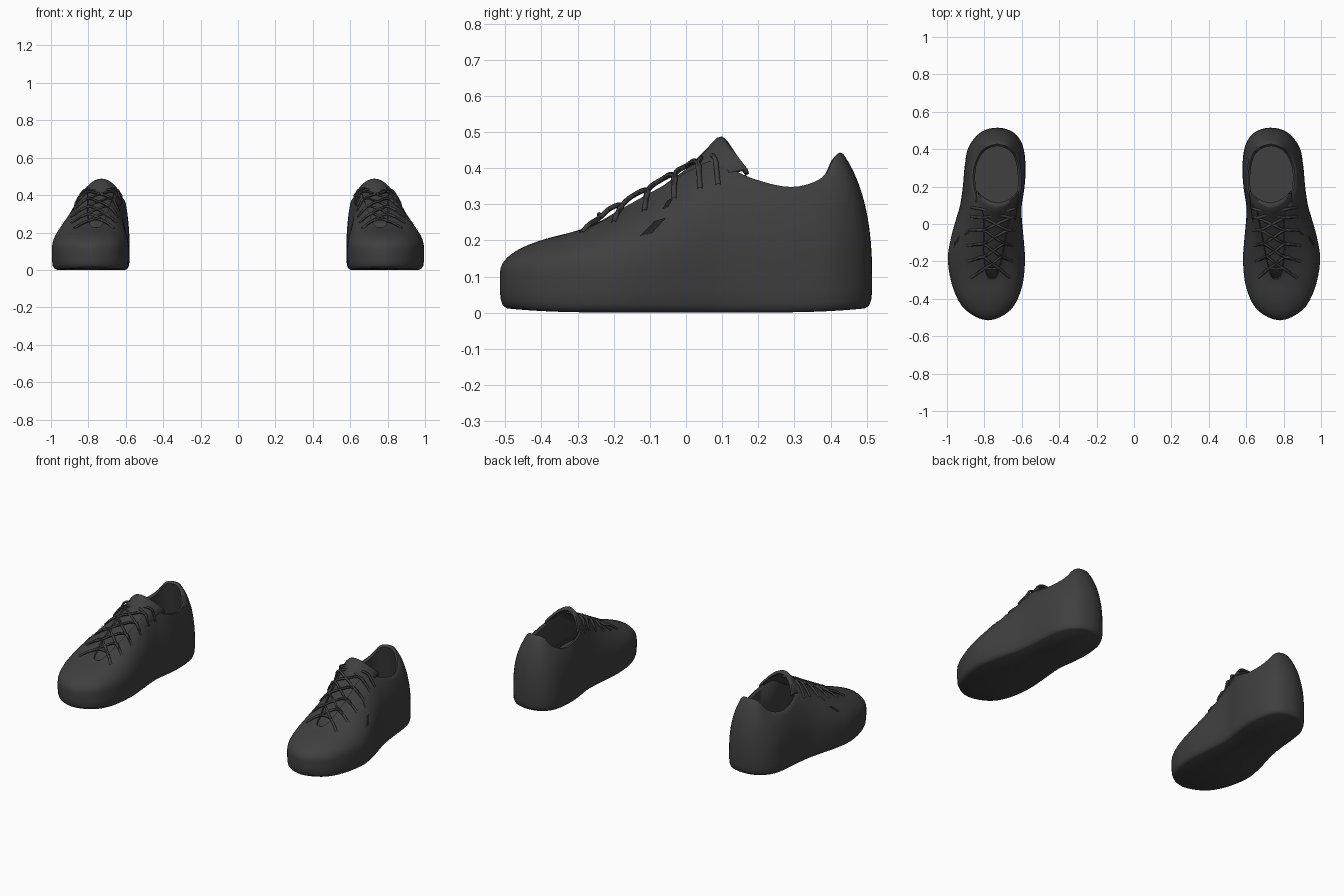
import bpy, bmesh, math
from mathutils import Vector

if "Cube" in bpy.data.objects:
    bpy.data.objects.remove(bpy.data.objects["Cube"])

# Ground outline (x, y) of the shoe paired with its opening edge (x, y, z), from the toe round the outer side
PAIRS = [
    (.78, -.515, .76, -.30, .225), (.90, -.46, .785, -.29, .23), (.965, -.35, .80, -.24, .25),
    (.995, -.20, .81, -.16, .295), (.98, -.08, .81, -.07, .345), (.95, .03, .81, .02, .395),
    (.93, .10, .82, .08, .415), (.915, .20, .86, .18, .37), (.905, .31, .865, .29, .345),
    (.885, .41, .83, .38, .37), (.82, .49, .785, .42, .43), (.73, .515, .73, .435, .44),
    (.645, .49, .675, .42, .43), (.595, .42, .63, .38, .37), (.58, .31, .605, .29, .345),
    (.585, .20, .605, .18, .37), (.60, .10, .645, .08, .415), (.60, .03, .66, .02, .395),
    (.59, -.08, .68, -.07, .345), (.583, -.20, .70, -.16, .295), (.60, -.34, .72, -.24, .25),
    (.66, -.46, .735, -.29, .23)]
N = len(PAIRS)
WALL = .11          # height where the vertical side starts to curve in


def material(name, v):
    m = bpy.data.materials.new(name)
    m.diffuse_color = (v, v, v, 1)
    m.use_nodes = True
    m.node_tree.nodes["Principled BSDF"].inputs["Base Color"].default_value = m.diffuse_color
    return m


CHARCOAL = material("charcoal", .05)
BLACK = material("dark_vent", .015)


def column(u):
    """Smooth closed interpolation of the paired outline and opening edge."""
    i, f = math.floor(u), u - math.floor(u)
    a, b, c, d = (PAIRS[(i + k) % N] for k in (-1, 0, 1, 2))
    v = [.5 * (2 * q + (r - p) * f + (2 * p - 5 * q + 4 * r - s) * f * f
               + (3 * q - p - 3 * r + s) * f ** 3) for p, q, r, s in zip(a, b, c, d)]
    return Vector((v[0], v[1], 0)), Vector(v[2:])


def surface(u, t):
    """Point on the upper: t = 0 at the side wall, 1 at the opening edge."""
    base, rim = column(u)
    p0 = base + Vector((0, 0, WALL))
    c = base + Vector((0, 0, WALL + .65 * (rim.z - WALL)))
    return p0 * (1 - t) ** 2 + c * 2 * t * (1 - t) + rim * t * t


def inward(p, k, z, cx=.76, lo=-.35, hi=.35):
    """Pull a point towards the middle line of the shoe."""
    q = p.lerp(Vector((cx, min(max(p.y, lo), hi), p.z)), k)
    q.z = z
    return q


def finish(obj, mat, angle=45):
    """Colour, smooth and mirror a part to make the other shoe."""
    obj.data.materials.clear()
    obj.data.materials.append(mat)
    bpy.ops.object.select_all(action='DESELECT')
    obj.select_set(True)
    bpy.context.view_layer.objects.active = obj
    bpy.ops.object.shade_smooth_by_angle(angle=math.radians(angle))
    mod = obj.modifiers.new("other_shoe", 'MIRROR')
    mod.use_mirror_merge = False


def grid_object(name, rows, closed=False, caps=False):
    bm = bmesh.new()
    vs = [[bm.verts.new(p) for p in row] for row in rows]
    n = len(rows[0])
    for a, b in zip(vs, vs[1:]):
        for j in range(n if closed else n - 1):
            k = (j + 1) % n
            bm.faces.new((a[j], a[k], b[k], b[j]))
    if caps:
        bm.faces.new(vs[0][::-1])
        bm.faces.new(vs[-1])
        bmesh.ops.recalc_face_normals(bm, faces=bm.faces)
    me = bpy.data.meshes.new(name)
    bm.to_mesh(me)
    bm.free()
    obj = bpy.data.objects.new(name, me)
    bpy.context.collection.objects.link(obj)
    return obj


# Shell: sole, side wall, upper, padded edge, lining and insole in one loft
us = [j / 4 for j in range(N * 4)]
cols = [column(u) for u in us]
rows = []
for k, z in ((.12, .0), (.05, .008), (.015, .024), (0, .06)):
    rows.append([inward(b, k, z + .012 * (abs(b.y) / .515) ** 4 * (z < .03)) for b, r in cols])
for s in range(11):
    rows.append([surface(u, s / 10) for u in us])
edge = [inward(r, .06, r.z + .003, .74, -.2, .3) for b, r in cols]
inner = [inward(r, .14, r.z - .008, .74, -.2, .3) for b, r in cols]
floor = [inward(b, .16, .09) for b, r in cols]
rows += [edge, inner, [p.lerp(q, .5) for p, q in zip(inner, floor)], floor]
finish(grid_object("shoe_shell", rows, closed=True, caps=True), CHARCOAL)

# Tongue: arched strip; y, z, half width, side drop, side sweep to the back
STATIONS = [(-.31, .212, .04, .005, 0), (-.2, .266, .075, .02, 0), (-.1, .325, .09, .03, 0),
            (0, .397, .105, .05, .02), (.055, .452, .112, .07, .045),
            (.085, .484, .114, .085, .07), (.10, .488, .112, .09, .07), (.115, .475, .108, .09, .06)]
rows = []
for y, z, w, drop, back in STATIONS:
    rows.append([(.74 - .1 * y + w * u, y + back * u * u, z - drop * u * u)
                 for u in [i / 6 - 1 for i in range(13)]])
tongue = grid_object("tongue", rows)
sol = tongue.modifiers.new("thickness", 'SOLIDIFY')
sol.thickness = .012
sol.offset = -1
finish(tongue, CHARCOAL, 60)

# Laces: crossed cords from eyelet to eyelet plus a straight bar at the bottom
cu = bpy.data.curves.new("laces", 'CURVE')
cu.dimensions = '3D'
cu.bevel_depth = .007
cu.bevel_resolution = 1
cu.resolution_u = 5
UP = Vector((0, 0, .012))


def cord(u, v):
    """Cord from the outer side at column u across to the inner side at column v."""
    a, b = surface(u, 1), surface(v, 1)
    mid = (a + b) / 2 + UP * 1.8
    pts = [surface(u, .74), surface(u, .87) + UP * .7, a + UP, mid,
           b + UP, surface(v, .87) + UP * .7, surface(v, .74)]
    sp = cu.splines.new('BEZIER')
    sp.bezier_points.add(len(pts) - 1)
    for bp, p in zip(sp.bezier_points, pts):
        bp.co = p
        bp.handle_left_type = bp.handle_right_type = 'AUTO'


STEP = .8
cord(2, N - 2)
for i in range(5):
    u = 2 + i * STEP
    cord(u, N - u - STEP)
    cord(u + STEP, N - u)
laces = bpy.data.objects.new("laces", cu)
bpy.context.collection.objects.link(laces)
bpy.ops.object.select_all(action='DESELECT')
laces.select_set(True)
bpy.context.view_layer.objects.active = laces
bpy.ops.object.convert(target='MESH')
finish(bpy.context.view_layer.objects.active, CHARCOAL, 60)

# Side vents: small slanted patches lying on the outer side
for name, u0, u1, t0, t1, slant in (("large_vent", 3.55, 3.85, .40, .54, .35),
                                    ("small_vent", 4.1, 4.25, .66, .75, .12)):
    rows = []
    for i in range(4):
        t = t0 + (t1 - t0) * i / 3
        rows.append([surface(u0 + (u1 - u0) * j / 3 + slant * i / 3, t) + Vector((.003, 0, .002))
                     for j in range(4)])
    finish(grid_object(name, rows), BLACK)
